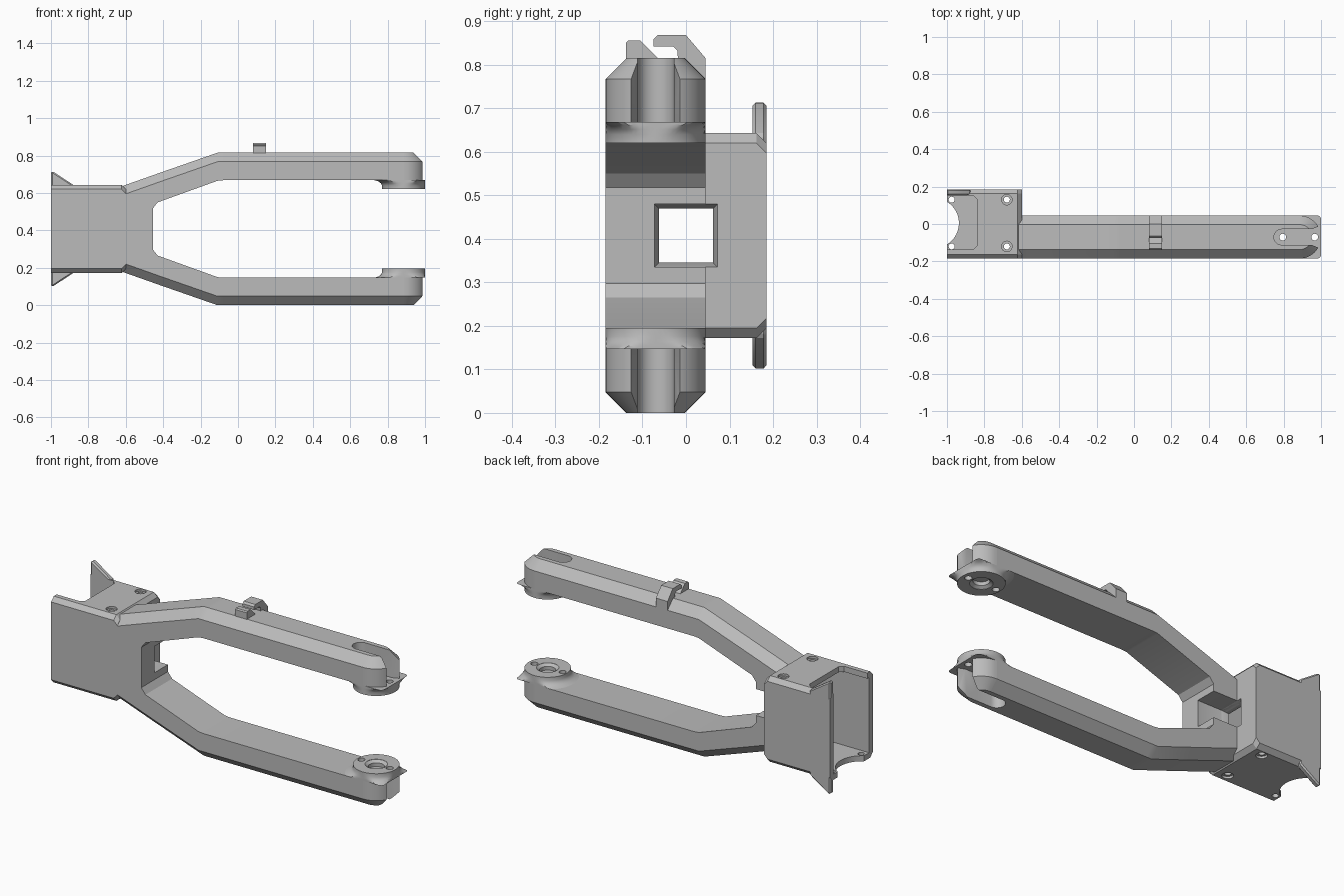
import bpy, bmesh
from math import sin, cos, pi, radians
from mathutils import Vector

if "Cube" in bpy.data.objects:
    bpy.data.objects.remove(bpy.data.objects["Cube"])

MID = 0.4075          # height of the mirror plane; mesh z is relative to it
YC, R = -0.07, 0.115  # arm centre line and half width
TIP = 0.885           # x of the axle boss centre

grey = bpy.data.materials.new("plain grey")
grey.use_nodes = True
grey.diffuse_color = (0.5, 0.5, 0.5, 1)
grey.node_tree.nodes["Principled BSDF"].inputs["Base Color"].default_value = (0.5, 0.5, 0.5, 1)


def loft(name, rings):
    """Skin a list of equal-length point rings and cap both ends."""
    bm = bmesh.new()
    rows = [[bm.verts.new(p) for p in ring] for ring in rings]
    n = len(rows[0])
    for a, b in zip(rows, rows[1:]):
        for i in range(n):
            j = (i + 1) % n
            bm.faces.new((a[i], a[j], b[j], b[i]))
    bm.faces.new(rows[0])
    bm.faces.new(rows[-1])
    bmesh.ops.remove_doubles(bm, verts=bm.verts, dist=1e-5)
    bmesh.ops.dissolve_degenerate(bm, edges=bm.edges, dist=1e-5)
    bmesh.ops.recalc_face_normals(bm, faces=bm.faces)
    me = bpy.data.meshes.new(name)
    bm.to_mesh(me)
    bm.free()
    me.materials.append(grey)
    ob = bpy.data.objects.new(name, me)
    ob.location.z = MID
    bpy.context.collection.objects.link(ob)
    return ob


def box(name, x, y, z):
    return loft(name, [[(a, y[0], z[0]), (a, y[1], z[0]), (a, y[1], z[1]), (a, y[0], z[1])] for a in x])


def circle(x, y, r, z, n=40):
    return [(x + r * cos(2 * pi * i / n), y + r * sin(2 * pi * i / n), z) for i in range(n)]


def rod(x, y, r, z0, z1):
    return loft("cutter", [circle(x, y, r, z0), circle(x, y, r, z1)])


def prism_x(name, yz, x0, x1):
    return loft(name, [[(x, y, z) for y, z in yz] for x in (x0, x1)])


def prism_z(name, xy, z0, z1):
    return loft(name, [[(x, y, z) for x, y in xy] for z in (z0, z1)])


def apply(ob, mod):
    bpy.ops.object.select_all(action='DESELECT')
    bpy.context.view_layer.objects.active = ob
    ob.select_set(True)
    bpy.ops.object.modifier_apply(modifier=mod.name)


def cut(ob, *cutters):
    for c in cutters:
        bpy.context.view_layer.update()
        m = ob.modifiers.new("cut", 'BOOLEAN')
        m.operation, m.solver, m.object = 'DIFFERENCE', 'EXACT', c
        apply(ob, m)
        bpy.data.objects.remove(c)


def finish(ob, mirror=False):
    if mirror:
        m = ob.modifiers.new("mirror", 'MIRROR')
        m.use_axis = (False, False, True)
        m.use_mirror_merge = False
        apply(ob, m)
    bpy.ops.object.select_all(action='DESELECT')
    bpy.context.view_layer.objects.active = ob
    ob.select_set(True)
    bpy.ops.object.shade_smooth_by_angle(angle=radians(28))


def window():
    """Square channel that narrows as it enters the housing."""
    rings = []
    for x, h in ((-0.75, 0.062), (-0.63, 0.062), (-0.6, 0.072), (-0.3, 0.072)):
        rings.append([(x, -h, -h), (x, h, -h), (x, h, h), (x, -h, h)])
    return loft("cutter", rings)


def slot():
    """Rounded slot through the arm tip with a flared mouth."""
    h = 0.042
    arc = [(0.79 - h * sin(a), YC + h * cos(a)) for a in [pi * i / 12 for i in range(13)]]
    xy = arc + [(0.95, YC - h), (0.985, YC - 0.056), (1.1, YC - 0.056),
                (1.1, YC + 0.056), (0.985, YC + 0.056), (0.95, YC + h)]
    return prism_z("cutter", xy, 0.26, 0.5)


# Housing: chamfered open box at the pivot end
W, H, C = 0.185, 0.2355, 0.023


def housing_ring(x, h):
    return [(x, -W, h - C), (x, C - W, h), (x, W - C, h), (x, W, h - C),
            (x, W, C - h), (x, W - C, -h), (x, C - W, -h), (x, -W, C - h)]


housing = loft("pivot_housing", [housing_ring(-1, H), housing_ring(-0.622, H), housing_ring(-0.6, H - C)])
cut(housing,
    box("cutter", (-1.1, -0.64), (-0.152, 0.153), (-0.205, 0.205)),
    window(),
    # cutaway in the top wall, round notch in the bottom wall
    prism_z("cutter", [(-1.1, -0.137), (-0.86, -0.137), (-0.84, -0.117), (-0.84, 0.133),
                       (-0.86, 0.153), (-1.1, 0.153)], 0.15, 0.3),
    rod(-1.07, 0.005, 0.134, -0.3, -0.15))
for y in (-0.12, 0.13):
    cut(housing, rod(-0.975, y, 0.016, -0.3, -0.15), rod(-0.68, y, 0.016, -0.4, 0.4),
        rod(-0.68, y, 0.028, H - 0.012, 0.3), rod(-0.68, y, 0.028, -0.3, 0.012 - H))
finish(housing)

# Flared ears on the rear wall
ear_xz = [(-1, 0.2), (-1, 0.307), (-0.985, 0.304), (-0.875, 0.232), (-0.875, 0.2)]
ears = loft("rear_wall_ears", [[(x, y, z) for x, z in ear_xz] for y in (0.153, W)])
bev = ears.modifiers.new("bevel", 'BEVEL')
bev.width, bev.segments = 0.007, 1
apply(ears, bev)
finish(ears, True)

# Arms with chamfered outer edges, joined at the crotch
stations = [  # x, inner z, outer z
    (-0.622, 0, 0.228), (-0.455, 0, 0.287), (-0.455, 0.11, 0.287), (-0.43, 0.142, 0.296),
    (-0.11, 0.2575, 0.4075), (-0.08, 0.2605, 0.4075), (TIP, 0.2605, 0.4075)]


def arm_ring(x, zi, zo):
    k = 0.048
    return [(x, YC - R, zi), (x, YC - R, zo - k), (x, YC - R + k, zo),
            (x, YC + R - k, zo), (x, YC + R, zo - k), (x, YC + R, zi)]


arms = loft("fork_arms", [arm_ring(*s) for s in stations])
cut(arms, window(), slot())
finish(arms, True)

# Rounded, chamfered arm tips


def half_disc(r, z, n=24):
    pts = [(TIP + r * sin(pi * i / n), YC - r * cos(pi * i / n), z) for i in range(n + 1)]
    return pts


tips = loft("arm_tips", [half_disc(R, 0.2605), half_disc(R, 0.3595), half_disc(R - 0.048, 0.4075)])
cut(tips, slot())
finish(tips, True)

# Axle bosses flaring into the arms


def boss_ring(r, z):
    return [(min(x, 1.0), max(YC - R, min(YC + R, y)), z) for x, y, z in circle(TIP, YC, r, z, 64)]


bosses = loft("axle_bosses", [boss_ring(R, 0.2125), boss_ring(R, 0.232), boss_ring(R + 0.006, 0.244),
                              boss_ring(R + 0.018, 0.254), boss_ring(R + 0.04, 0.2605)])
seat = loft("cutter", [circle(TIP, YC, 0.056, 0.2), circle(TIP, YC, 0.056, 0.2135),
                       circle(TIP, YC, 0.04, 0.225), circle(TIP, YC, 0.04, 0.245)])
cut(bosses, seat, rod(0.795, YC, 0.018, 0.1, 0.35), rod(0.966, YC, 0.018, 0.1, 0.35))
finish(bosses, True)

# Cable clip on the upper arm: rear hook and front stop
hook_yz = [(0.045, 0.755), (0.045, 0.815), (0, 0.868), (-0.065, 0.868), (-0.075, 0.858), (-0.075, 0.842),
           (-0.03, 0.842), (-0.02, 0.832), (-0.018, 0.81), (-0.01, 0.8), (0, 0.79)]
stop_yz = [(-0.138, 0.80), (-0.138, 0.85), (-0.132, 0.856), (-0.105, 0.856), (-0.065, 0.815), (-0.065, 0.80)]
for name, yz in (("clip_hook", hook_yz), ("clip_stop", stop_yz)):
    finish(prism_x(name, [(y, z - MID) for y, z in yz], 0.08, 0.15))
